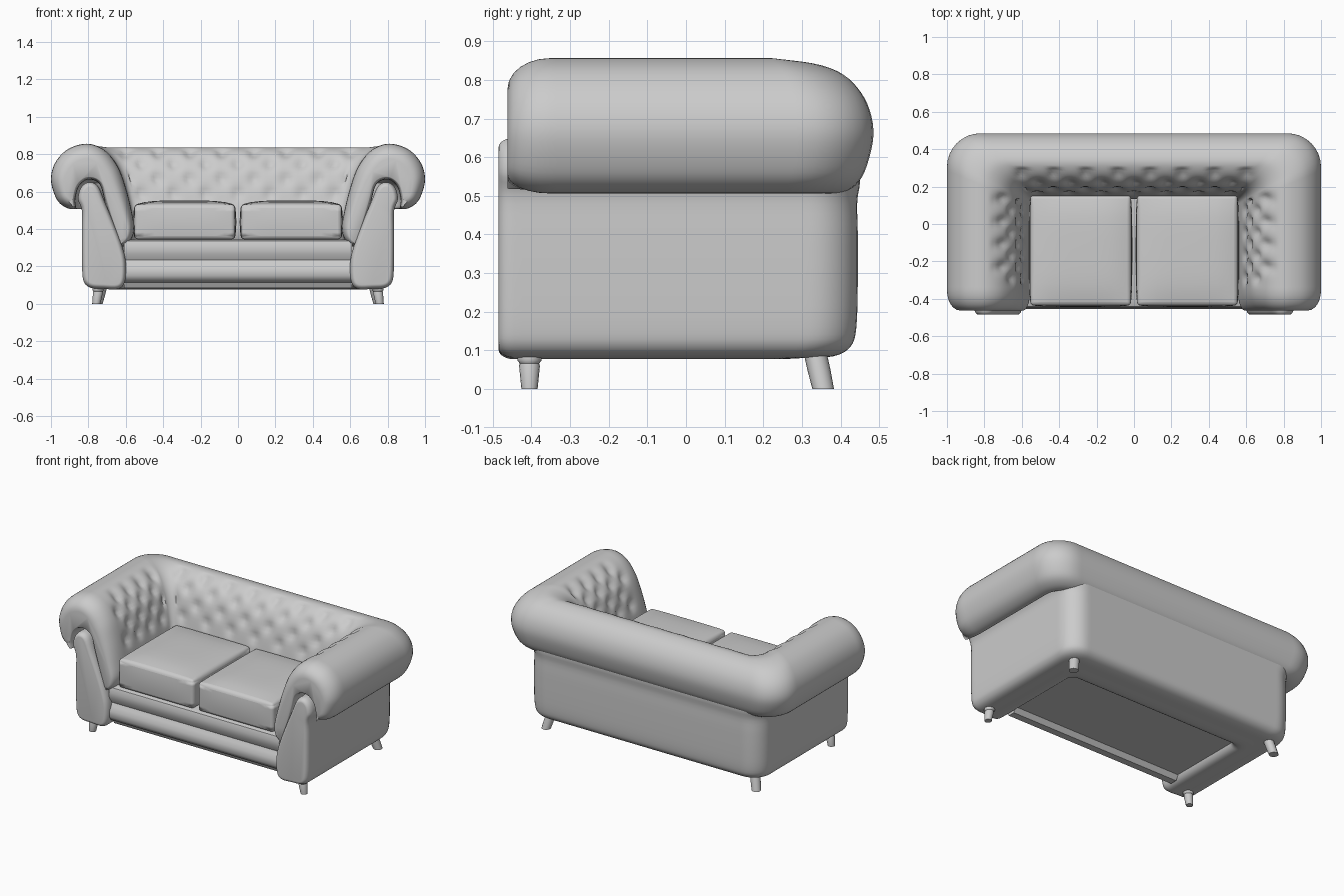
import bpy, bmesh, math
from mathutils import Vector

if "Cube" in bpy.data.objects:
    bpy.data.objects.remove(bpy.data.objects["Cube"])

grey = bpy.data.materials.new("light grey")
grey.use_nodes = True
colour = (0.6, 0.6, 0.6, 1)
grey.diffuse_color = colour
grey.node_tree.nodes["Principled BSDF"].inputs["Base Color"].default_value = colour


def finish(bm, name, angle=45):
    """Turn a bmesh into a smooth, coloured object."""
    bmesh.ops.recalc_face_normals(bm, faces=bm.faces)
    mesh = bpy.data.meshes.new(name)
    bm.to_mesh(mesh)
    bm.free()
    mesh.materials.append(grey)
    obj = bpy.data.objects.new(name, mesh)
    bpy.context.collection.objects.link(obj)
    bpy.ops.object.select_all(action="DESELECT")
    bpy.context.view_layer.objects.active = obj
    obj.select_set(True)
    bpy.ops.object.shade_smooth_by_angle(angle=math.radians(angle))
    return obj


def mirror(obj):
    mod = obj.modifiers.new("mirror", "MIRROR")
    mod.use_clip = True
    mod.merge_threshold = 0.0005


def smooth_loop(points, steps):
    """Closed Catmull-Rom curve through the points."""
    pts = [Vector(p) for p in points]
    out = []
    for i in range(len(pts)):
        a, b, c, d = (pts[(i + j) % len(pts)] for j in (-1, 0, 1, 2))
        for s in range(steps):
            t = s / steps
            out.append(b + (c - a) * t / 2 + (a * 2 - b * 5 + c * 4 - d) * t * t / 2
                       + (b * 3 - a - c * 3 + d) * t ** 3 / 2)
    return out


def clamp(v):
    return max(0.0, min(1.0, v))


def sweep(name, loop, back_depth, front, round_depth, inset, dimple=None):
    """Carry a cross-section up one arm, round the corner and along half the back."""
    count = len(loop)
    area = sum(loop[i - 1].cross(loop[i]) for i in range(count))
    normals = []
    for i in range(count):
        d = (loop[(i + 1) % count] - loop[i - 1]).normalized()
        normals.append(Vector((d.y, -d.x)) * (1 if area > 0 else -1))
    stations = [("end", i / 6) for i in range(6)] + [("arm", i / 36) for i in range(36)]
    stations += [("corner", i / 8) for i in range(8)] + [("back", i / 40) for i in range(41)]

    def place(kind, t, p):
        u, z = p
        side, rear = 1 - u, 0.485 - back_depth(u)
        r = max(0.03, 0.18 - 0.35 * u)
        turn = {"corner": t, "back": 1}.get(kind, 0)
        z -= 0.02 * turn * clamp((z - 0.6) / 0.25)
        start = front + round_depth
        if kind == "end":
            return Vector((side, start - round_depth * math.cos(t * math.pi / 2), z))
        if kind == "arm":
            return Vector((side, start + (rear - r - start) * t, z))
        if kind == "corner":
            a = t * math.pi / 2
            return Vector((side - r + r * math.cos(a), rear - r + r * math.sin(a), z))
        return Vector(((side - r) * (1 - t), rear, z))

    bm = bmesh.new()
    rings = []
    for kind, t in stations:
        ring = []
        for i, p in enumerate(loop):
            push = 0
            if kind == "end":
                push = inset(i, p.y) * (1 - math.sin(t * math.pi / 2))
            elif dimple:
                push = dimple(kind, i, place(kind, t, p))
            ring.append(bm.verts.new(place(kind, t, p - normals[i] * push)))
        rings.append(ring)
    for a, b in zip(rings, rings[1:]):
        for i in range(count):
            bm.faces.new((a[i - 1], a[i], b[i], b[i - 1]))
    bm.faces.new(rings[0])
    mirror(finish(bm, name, 50))


# Rolled padding over the arms and back, with button dimples inside
STEPS = 5
pad_outer = [(.13, .51), (.08, .515), (.03, .56), (0, .66), (.02, .75), (.08, .82),
             (.16, .853), (.23, .85), (.3, .81), (.36, .73), (.4, .62), (.43, .5),
             (.445, .4), (.42, .33), (.37, .31)]
pad_inner = [(.33, .41), (.29, .54), (.26, .64), (.2, .665), (.15, .63), (.13, .56)]
edge = len(pad_outer) * STEPS


def pad_inset(i, z):
    return 0.03 + 0.05 * clamp((z - 0.35) / 0.4) if i < edge - STEPS else 0.015


buttons = {"arm": [], "back": []}
for row, z in enumerate((.59, .67, .75, .81)):
    shift = 0.5 * (row % 2)
    buttons["arm"] += [(-.29 + .12 * (k + shift), z) for k in range(4)]
    buttons["back"] += [(.17 * (k + shift), z) for k in range(4)]


def pad_dimple(kind, i, pos):
    if kind not in buttons or not 7 * STEPS < i < 13 * STEPS:
        return 0
    along = pos.y if kind == "arm" else pos.x
    return sum(0.022 * math.exp(-((along - a) ** 2 + (pos.z - z) ** 2) / 0.0009)
               for a, z in buttons[kind])


sweep("rolled_padding", smooth_loop(pad_outer + pad_inner, STEPS), lambda u: u * 0.79,
      -0.462, 0.11, pad_inset, pad_dimple)

# Upright body under the padding
body = [(.165, .5), (.165, .4), (.165, .28), (.168, .16), (.18, .11), (.215, .085),
        (.28, .08), (.36, .08), (.395, .12), (.4, .22), (.38, .31), (.34, .42),
        (.29, .54), (.25, .63), (.2, .65), (.16, .62), (.145, .56)]


def body_depth(u):
    return max(0.035, u * 0.79 - 0.09 * clamp(1 - (u - 0.165) / 0.2))


sweep("arm_and_back_body", smooth_loop(body, 4), body_depth, -0.485, 0.04, lambda i, z: 0.025)

# Seat base with a ribbed front rail and a hollow underside
rail = [(-.41, .345), (-.44, .335), (-.45, .305), (-.445, .265), (-.43, .235), (-.44, .215),
        (-.455, .19), (-.455, .15), (-.44, .125), (-.41, .115), (-.395, .085), (-.35, .085),
        (-.33, .115), (.25, .115), (.25, .345)]
bm = bmesh.new()
ends = [[bm.verts.new((x, y, z)) for y, z in rail] for x in (-.61, .61)]
for i in range(len(rail)):
    bm.faces.new((ends[0][i - 1], ends[0][i], ends[1][i], ends[1][i - 1]))
for ring in ends:
    bm.faces.new(ring)
finish(bm, "seat_base")

# Two crowned seat cushions
bm = bmesh.new()
bmesh.ops.create_cube(bm, size=2)
bmesh.ops.subdivide_edges(bm, edges=bm.edges[:], cuts=9, use_grid_fill=True)
for v in bm.verts:
    x, y, z = v.co
    crown = (1 - x ** 4) * (1 - y ** 4)
    puff = 0.008 * (1 - z * z)
    v.co = (0.285 + x * (0.268 + puff * (1 - y ** 4)),
            -0.14 + y * (0.295 + puff * (1 - x ** 4)),
            0.438 + z * 0.093 + (0.022 * crown if z > 0.99 else 0))
cushion = finish(bm, "seat_cushion", 50)
bevel = cushion.modifiers.new("soft_edges", "BEVEL")
bevel.width = 0.022
bevel.segments = 4
bevel.angle_limit = math.radians(50)
mirror(cushion)


def leg(name, x, y, profile, lean):
    """Turned leg; lean shifts the foot outwards."""
    bm = bmesh.new()
    sides = 16
    rings = []
    for r, z in profile:
        k = 1 - z / 0.09
        rings.append([bm.verts.new((x + lean[0] * k + r * math.cos(math.tau * i / sides),
                                    y + lean[1] * k + r * math.sin(math.tau * i / sides), z))
                      for i in range(sides)])
    for a, b in zip(rings, rings[1:]):
        for i in range(sides):
            bm.faces.new((a[i - 1], a[i], b[i], b[i - 1]))
    bm.faces.new(rings[0])
    bm.faces.new(rings[-1])
    mirror(finish(bm, name))


# Legs
leg("front_leg", .745, -.405, [(.021, 0), (.027, .06), (.025, .066), (.031, .073),
                               (.031, .085), (.026, .11)], (.012, 0))
leg("back_leg", .73, .335, [(.028, 0), (.03, .05), (.03, .12)], (.022, .02))
